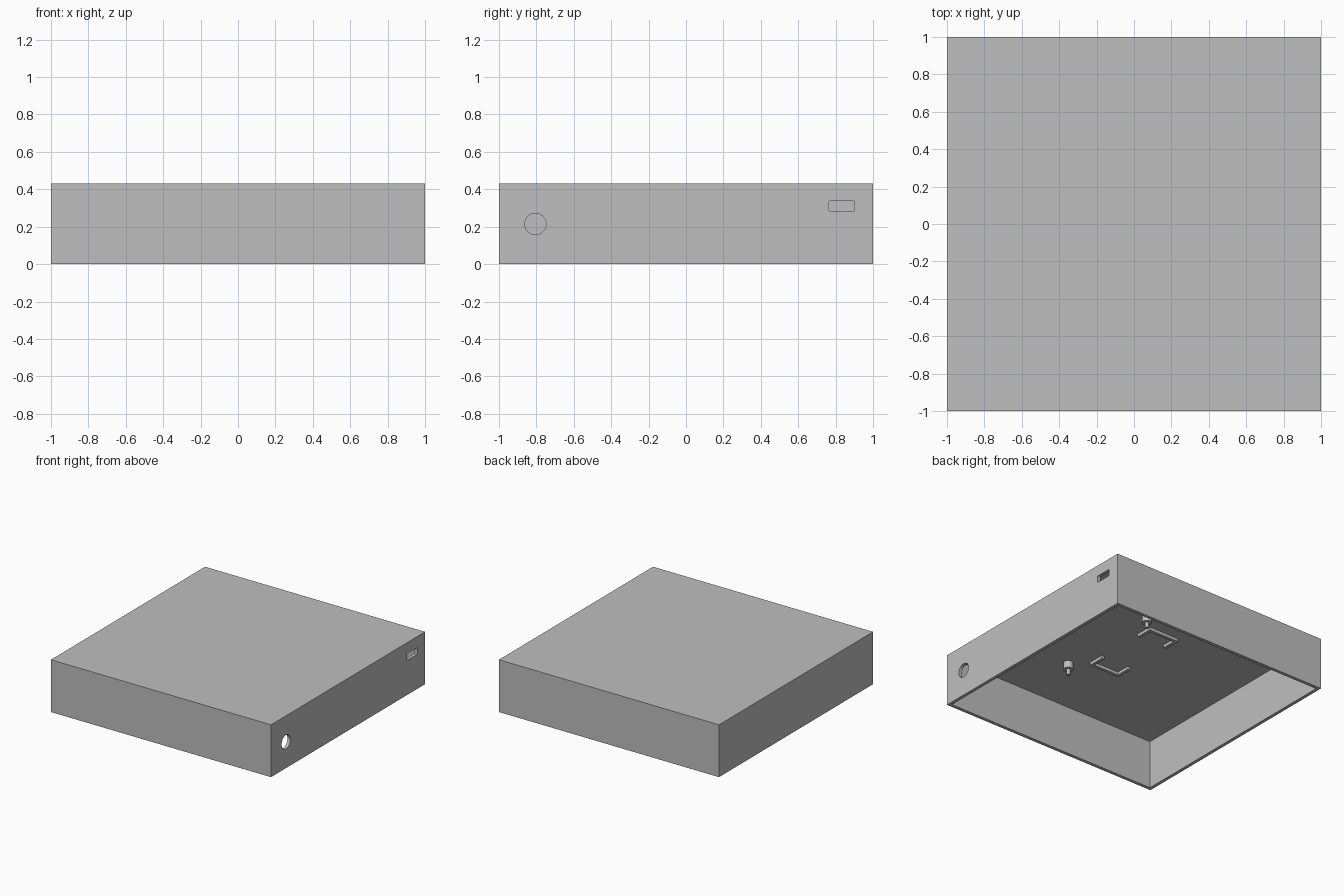
import bpy, bmesh
from mathutils import Matrix, Vector

default = bpy.data.objects.get("Cube")
if default:
    bpy.data.objects.remove(default, do_unlink=True)

grey = bpy.data.materials.new("plain grey")
grey.use_nodes = True
colour = (0.52, 0.52, 0.52, 1)
grey.diffuse_color = colour
grey.node_tree.nodes["Principled BSDF"].inputs["Base Color"].default_value = colour

HEIGHT, WALL, CEILING = 0.43, 0.027, 0.4


def finish(name, bm):
    mesh = bpy.data.meshes.new(name)
    bmesh.ops.recalc_face_normals(bm, faces=bm.faces)
    bm.to_mesh(mesh)
    bm.free()
    obj = bpy.data.objects.new(name, mesh)
    bpy.context.collection.objects.link(obj)
    mesh.materials.append(grey)
    return obj


def add_box(bm, low, high):
    low, high = Vector(low), Vector(high)
    matrix = Matrix.Translation((low + high) / 2) @ Matrix.Diagonal((*(high - low), 1))
    return bmesh.ops.create_cube(bm, size=1, matrix=matrix)["verts"]


def add_cylinder(bm, radius, depth, matrix):
    bmesh.ops.create_cone(bm, cap_ends=True, segments=48, radius1=radius,
                          radius2=radius, depth=depth, matrix=matrix)


def smooth(obj):
    bpy.ops.object.select_all(action="DESELECT")
    obj.select_set(True)
    bpy.context.view_layer.objects.active = obj
    bpy.ops.object.shade_smooth_by_angle()


def cut(obj, cutter):
    mod = obj.modifiers.new("cut", "BOOLEAN")
    mod.operation, mod.solver, mod.object = "DIFFERENCE", "EXACT", cutter
    bpy.context.view_layer.objects.active = obj
    bpy.ops.object.modifier_apply(modifier=mod.name)
    bpy.data.objects.remove(cutter, do_unlink=True)


# Open-bottomed shell
bm = bmesh.new()
add_box(bm, (-1, -1, 0), (1, 1, HEIGHT))
shell = finish("shell", bm)
bm = bmesh.new()
inner = 1 - WALL
add_box(bm, (-inner, -inner, -0.1), (inner, inner, CEILING))
cut(shell, finish("cavity_cutter", bm))

# Round cable hole in the left wall
bm = bmesh.new()
add_cylinder(bm, 0.057, 0.2, Matrix.Translation((1, -0.805, 0.215)) @ Matrix.Rotation(1.5707963, 4, "Y"))
cut(shell, finish("hole_cutter", bm))

# Round-cornered port slot in the left wall
bm = bmesh.new()
add_box(bm, (0.9, 0.765, 0.284), (1.1, 0.9, 0.339))
edges = [e for e in bm.edges if abs(e.verts[0].co.x - e.verts[1].co.x) > 0.1]
bmesh.ops.bevel(bm, geom=edges, offset=0.006, segments=4, profile=0.5, affect="EDGES")
cut(shell, finish("slot_cutter", bm))
smooth(shell)

# U-shaped retaining ribs and stepped pegs under the ceiling
for side, end in ((-1, "front"), (1, "back")):
    bm = bmesh.new()
    w, half, outer, tip, low = 0.025, 0.14, 0.35, 0.21, CEILING - 0.025
    outline = [(-half, tip), (-half, outer), (half, outer), (half, tip),
               (half - w, tip), (half - w, outer - w), (w - half, outer - w), (w - half, tip)]
    face = bm.faces.new([bm.verts.new((x, side * y, low)) for x, y in outline])
    top = bmesh.ops.extrude_face_region(bm, geom=[face])["geom"]
    bmesh.ops.translate(bm, vec=(0, 0, CEILING - low + 0.005),
                        verts=[v for v in top if isinstance(v, bmesh.types.BMVert)])
    finish(end + "_retaining_rib", bm)

    bm = bmesh.new()
    for radius, depth in ((0.038, 0.06), (0.015, 0.105)):
        add_cylinder(bm, radius, depth, Matrix.Translation((0.26, side * 0.46, CEILING + 0.002 - depth / 2)))
    smooth(finish(end + "_mounting_peg", bm))
